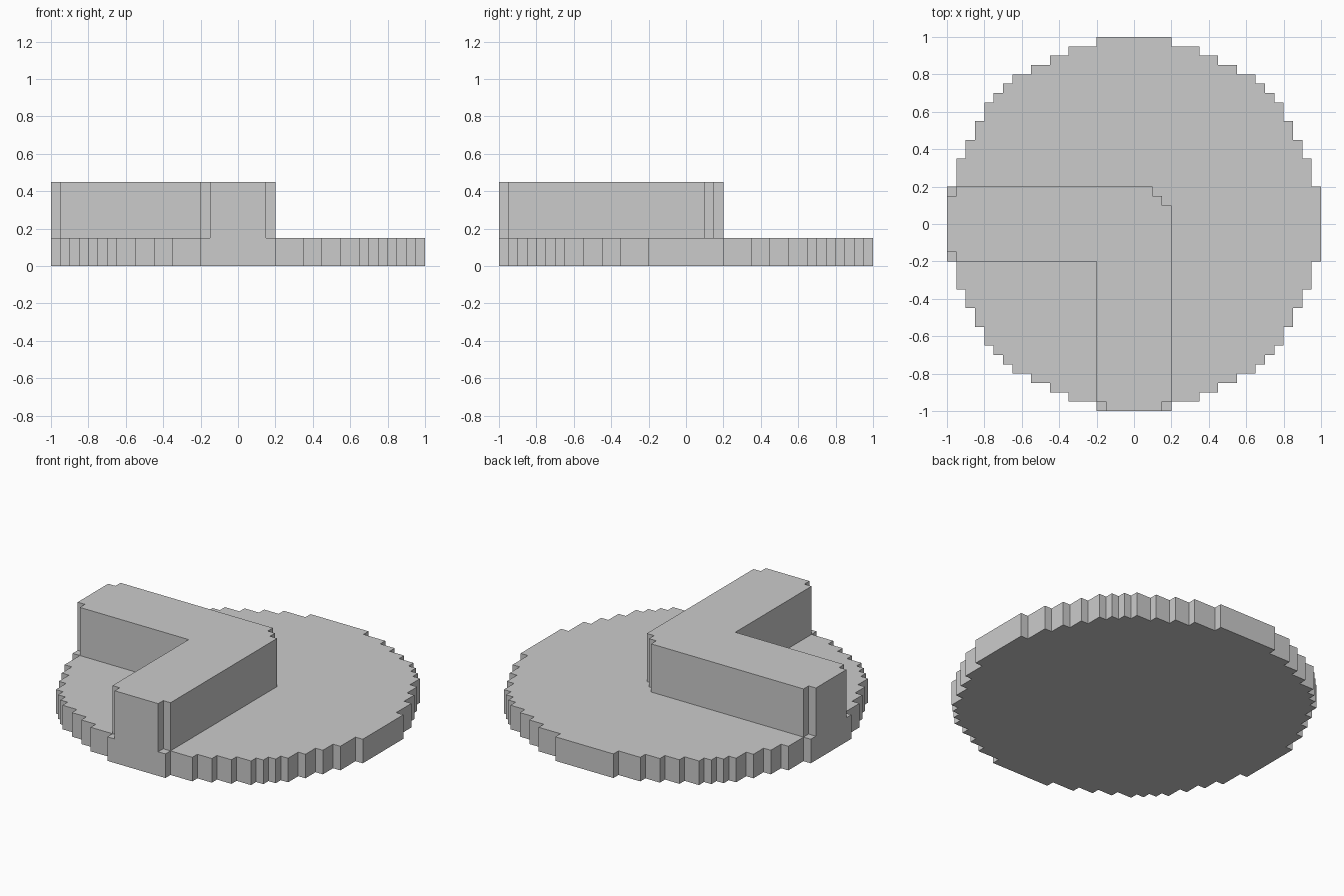
import bpy, bmesh

if "Cube" in bpy.data.objects:
    bpy.data.objects.remove(bpy.data.objects["Cube"])


def prism(name, outline, z0, z1):
    """Extrude a flat outline from z0 up to z1."""
    bm = bmesh.new()
    face = bm.faces.new([bm.verts.new((x, y, z0)) for x, y in outline])
    ext = bmesh.ops.extrude_face_region(bm, geom=[face])
    top = [v for v in ext["geom"] if isinstance(v, bmesh.types.BMVert)]
    bmesh.ops.translate(bm, verts=top, vec=(0, 0, z1 - z0))
    bmesh.ops.recalc_face_normals(bm, faces=bm.faces)
    mesh = bpy.data.meshes.new(name)
    bm.to_mesh(mesh)
    bm.free()
    obj = bpy.data.objects.new(name, mesh)
    bpy.context.collection.objects.link(obj)
    return obj


# Stepped round base: one quarter of the staircase, turned four times
xs = [1, .95, .9, .85, .8, .75, .7, .65, .55, .45, .35, .2]
ys = xs[::-1]
quarter = []
for i, (x, y) in enumerate(zip(xs, ys)):
    quarter.append((x, y))
    if i + 1 < len(xs):
        quarter.append((xs[i + 1], y))
rim = []
for _ in range(4):
    rim += quarter
    quarter = [(-y, x) for x, y in quarter]
base = prism("round_base", rim, 0, .15)

# Raised elbow: half of the outline, mirrored across the diagonal x = y
half = [(.15, .15), (.15, .1), (.2, .1), (.2, -.95), (.15, -.95), (.15, -1),
        (-.15, -1), (-.15, -.95), (-.2, -.95)]
elbow_outline = half + [(-.2, -.2)] + [(y, x) for x, y in half[:0:-1]]
elbow = prism("raised_elbow", elbow_outline, .05, .45)

# Fuse the elbow into the base
mod = base.modifiers.new("fuse", 'BOOLEAN')
mod.operation = 'UNION'
mod.solver = 'EXACT'
mod.object = elbow
bpy.context.view_layer.objects.active = base
bpy.ops.object.modifier_apply(modifier=mod.name)
bpy.data.objects.remove(elbow)
base.name = "round_base_with_elbow"
